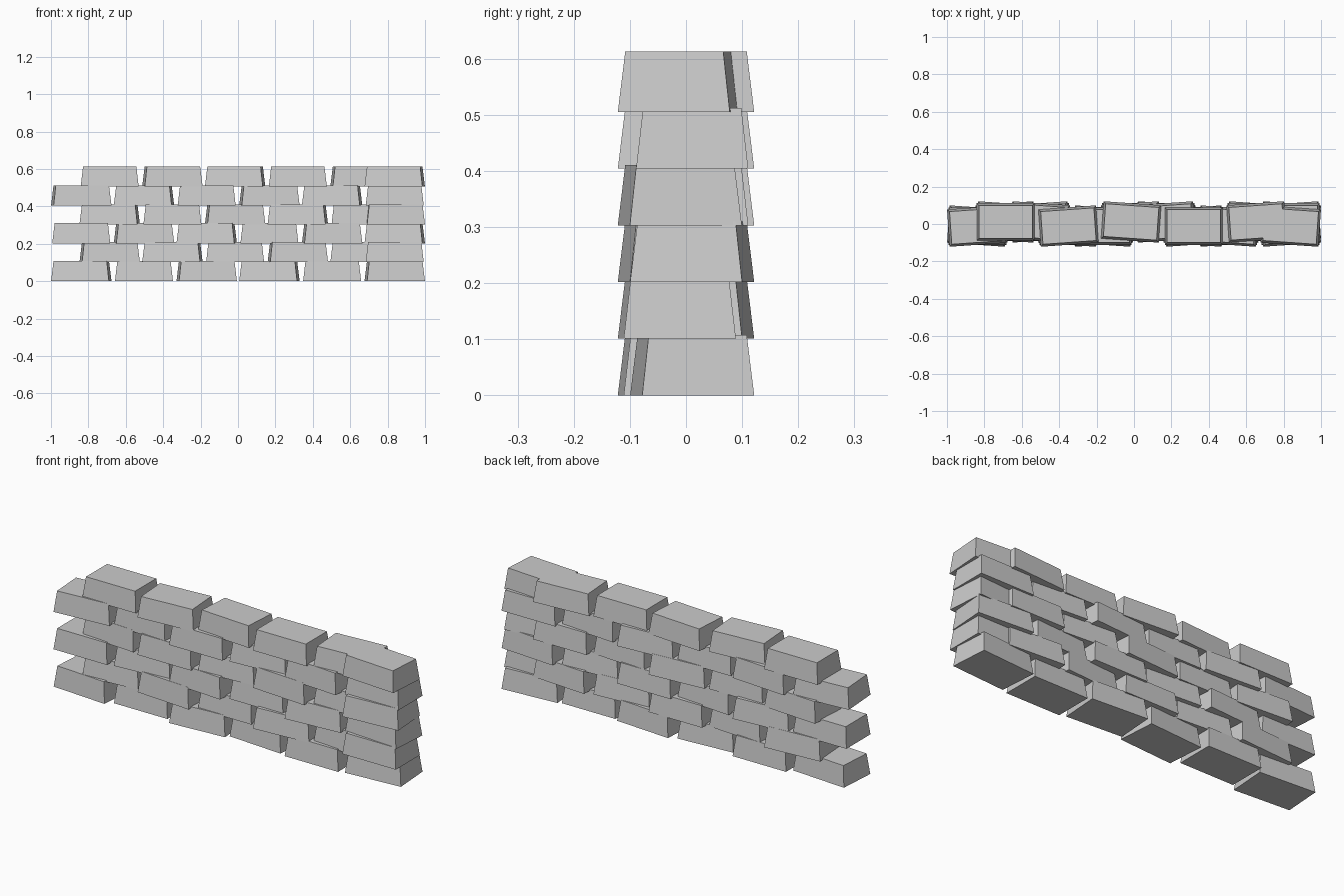
import bpy, bmesh, math

cube = bpy.data.objects.get("Cube")
if cube:
    bpy.data.objects.remove(cube, do_unlink=True)

# Single stone colour
stone = bpy.data.materials.new("light_grey_stone")
stone.use_nodes = True
GREY = (0.6, 0.6, 0.6, 1)
stone.diffuse_color = GREY
stone.node_tree.nodes["Principled BSDF"].inputs["Base Color"].default_value = GREY

LENGTH, DEPTH, HEIGHT, TAPER = 0.31, 0.2, 0.108, 0.0125
ROWS, COLUMNS = 6, 6
PITCH, RISE = 0.3353, 0.101
END_X = 0.838       # centre of the bricks that close each course
TURN, SHIFT = math.radians(4), 0.011

# Shared brick shape: a box narrowing towards its top
bm = bmesh.new()
bmesh.ops.create_cube(bm, size=1)
for v in bm.verts:
    inset = TAPER if v.co.z > 0 else 0
    v.co.x = math.copysign(LENGTH / 2 - inset, v.co.x)
    v.co.y = math.copysign(DEPTH / 2 - inset, v.co.y)
    v.co.z = HEIGHT if v.co.z > 0 else 0
brick_mesh = bpy.data.meshes.new("brick")
bm.to_mesh(brick_mesh)
bm.free()
brick_mesh.materials.append(stone)


def add_brick(row, column):
    x = -END_X + column * PITCH
    last = column == COLUMNS - 1
    if last:
        x = END_X
    elif row % 2:
        x += 0.152      # staggered course
    side = 1 if (row + column) % 2 else -1
    brick = bpy.data.objects.new(f"brick_row{row + 1}_{column + 1}", brick_mesh)
    brick.location = (x, side * SHIFT, row * RISE)
    brick.rotation_euler.z = ((column - row) % 3 - 1) * TURN
    bpy.context.collection.objects.link(brick)


# Courses of bricks, each turned and nudged in a repeating pattern
for row in range(ROWS):
    for column in range(COLUMNS):
        add_brick(row, column)
